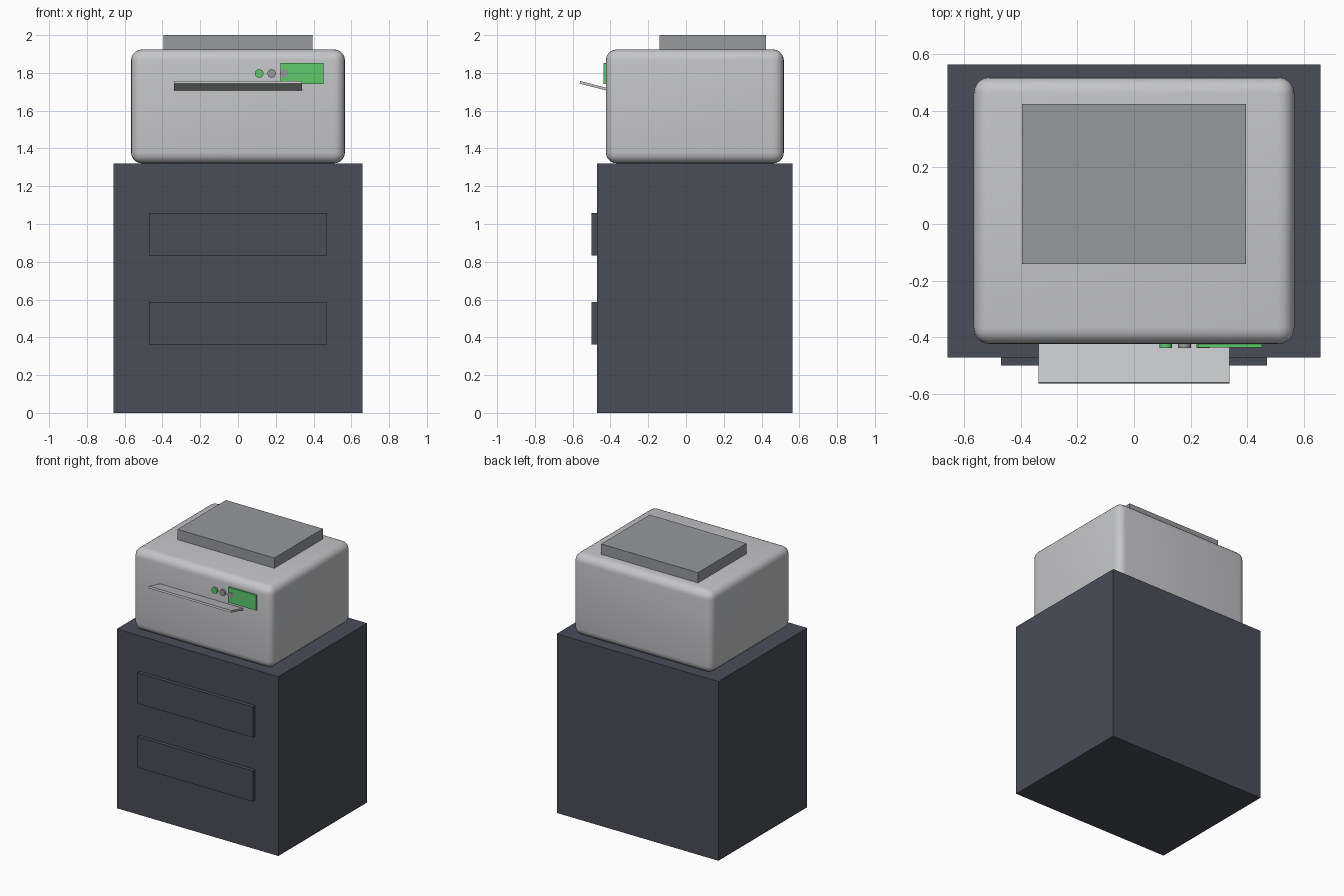
import bpy, math

if "Cube" in bpy.data.objects:
    bpy.data.objects.remove(bpy.data.objects["Cube"])


def material(name, rgb):
    m = bpy.data.materials.new(name)
    m.diffuse_color = (*rgb, 1)
    m.use_nodes = True
    m.node_tree.nodes["Principled BSDF"].inputs["Base Color"].default_value = m.diffuse_color
    return m


CHARCOAL = material("charcoal", (0.067, 0.075, 0.095))
LIGHT = material("light grey", (0.56, 0.565, 0.58))
GREY = material("mid grey", (0.31, 0.315, 0.33))
GREEN = material("green", (0.11, 0.59, 0.15))


def box(name, mat, x, y, z):
    """Box from (min, max) ranges on each axis."""
    bpy.ops.mesh.primitive_cube_add(size=1, location=[sum(r) / 2 for r in (x, y, z)])
    ob = bpy.context.object
    ob.name = name
    ob.scale = [r[1] - r[0] for r in (x, y, z)]
    bpy.ops.object.transform_apply(location=False, rotation=False, scale=True)
    ob.data.materials.append(mat)
    return ob


# Cabinet with two drawer fronts
box("cabinet", CHARCOAL, (-0.659, 0.659), (-0.471, 0.563), (0, 1.321))
for name, z in (("lower_drawer", 0.474), ("upper_drawer", 0.946)):
    box(name, CHARCOAL, (-0.47, 0.47), (-0.499, -0.465), (z - 0.113, z + 0.113))

# Rounded machine body
body = box("machine_body", LIGHT, (-0.566, 0.566), (-0.424, 0.518), (1.321, 1.924))
bevel = body.modifiers.new("rounded_edges", 'BEVEL')
bevel.width = 0.057
bevel.segments = 5
bpy.ops.object.modifier_apply(modifier=bevel.name)
bpy.ops.object.shade_smooth_by_angle(angle=math.radians(35))

# Lid on top
box("top_lid", GREY, (-0.395, 0.395), (-0.141, 0.424), (1.915, 2.0))

# Paper tray, tilted upwards to the front
tilt, length, thick = 0.25, 0.18, 0.014
tray = box("paper_tray", LIGHT, (-0.338, 0.338), (-length / 2, length / 2), (-thick / 2, thick / 2))
tray.rotation_euler.x = -tilt
tray.location = (0, -0.5615 + length / 2 * math.cos(tilt), 1.750 - length / 2 * math.sin(tilt))

# Screen and round buttons
box("screen", GREEN, (0.226, 0.452), (-0.437, -0.418), (1.741, 1.853))
for i, mat in enumerate((GREEN, GREY, GREY)):
    front, back = -0.4375, -0.418
    bpy.ops.mesh.primitive_cylinder_add(
        vertices=24, radius=0.0225, depth=back - front,
        location=(0.112 + 0.066 * i, (front + back) / 2, 1.797),
        rotation=(math.pi / 2, 0, 0))
    ob = bpy.context.object
    ob.name = f"button_{i + 1}"
    ob.data.materials.append(mat)
    bpy.ops.object.shade_smooth_by_angle(angle=math.radians(35))
